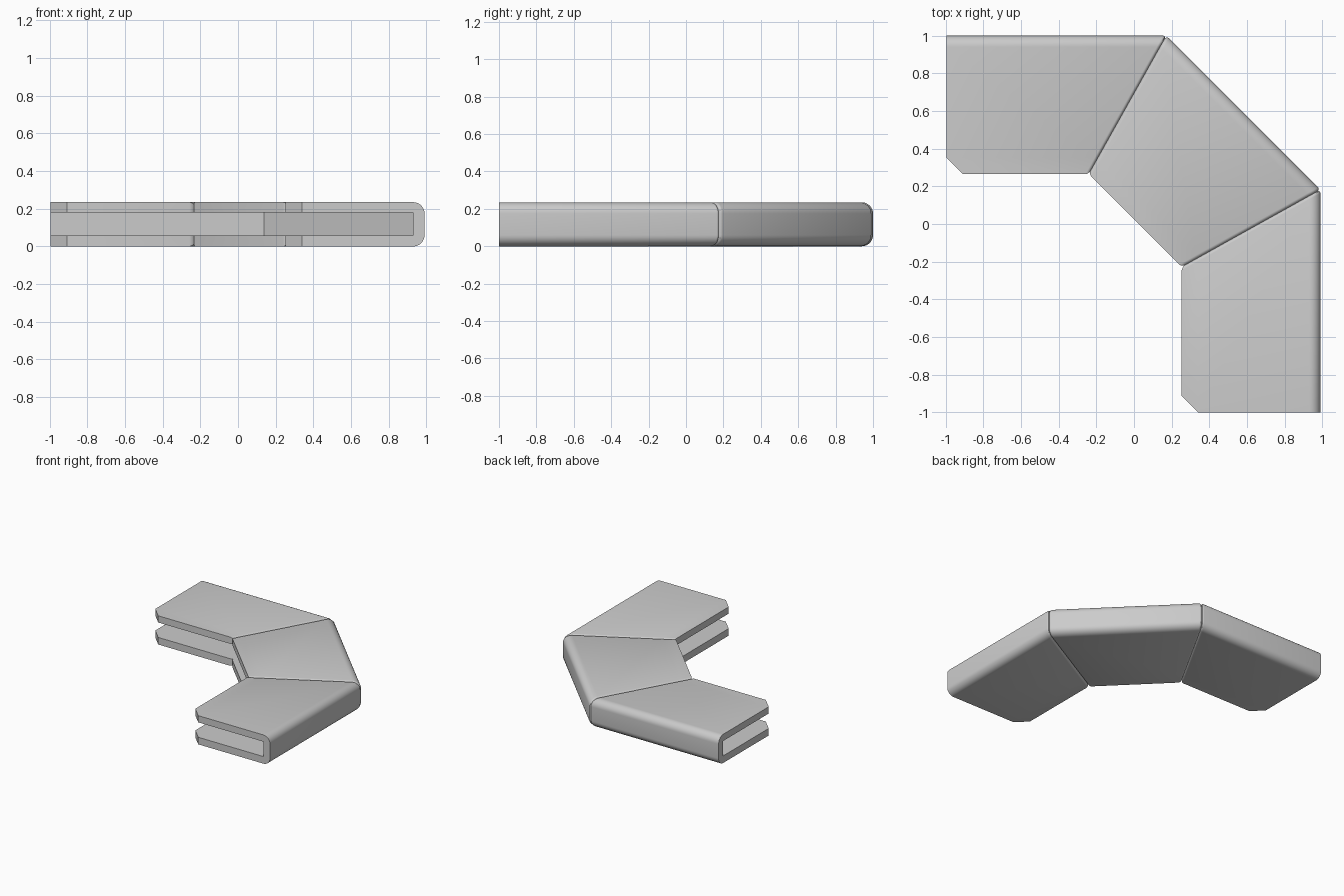
import bpy, bmesh
from math import sin, cos, pi, radians
from mathutils import Vector

if "Cube" in bpy.data.objects:
    bpy.data.objects.remove(bpy.data.objects["Cube"])

H, W = 0.235, 0.735            # channel height and depth
R, WALL = 0.06, 0.06           # outer edge radius, back wall thickness
Z0, Z1 = 0.058, 0.18           # slot
CH = 0.087                     # corner cut at the free ends
ARC = 8

# Path corners: outer (back) edge and inner (open) edge
OUTER = [Vector(p) for p in ((-0.995, 1.0), (0.172, 1.0), (0.99, 0.182), (0.99, -1.0))]
INNER = [Vector(p) for p in ((-0.995, 0.265), (-0.24, 0.265), (0.253, -0.228), (0.253, -1.0))]
DIRS = [(OUTER[i + 1] - OUTER[i]).normalized() for i in range(3)]


def profile(e):
    """C section as (depth, z): outer loop inset by e, then the slot loop back."""
    r = R - e
    outer = [(W - e, e), (W - CH, e)]
    outer += [(R - r * sin(a), R - r * cos(a)) for a in (pi / 2 * i / ARC for i in range(ARC + 1))]
    outer += [(R - r * cos(a), H - R + r * sin(a)) for a in (pi / 2 * i / ARC for i in range(ARC + 1))]
    outer += [(W - CH, H - e), (W - e, H - e)]
    n = ARC + 1
    inner = [(W - e, Z0), (W - CH, Z0)] + [(WALL, Z0)] * n + [(WALL, Z1)] * n
    inner += [(W - CH, Z1), (W - e, Z1)]
    return outer, inner


def section(bm, corner, seg, offset, e, cut):
    """Place a section at a path corner, moved along a segment; cut trims free corners."""
    def place(d, z):
        t = d / W
        p = OUTER[corner].lerp(INNER[corner], t)
        trim = cut * max(0.0, d - (W - CH))
        p = p + DIRS[seg] * (offset + trim)
        return bm.verts.new((p.x, p.y, z))
    o, i = profile(e)
    return [place(*p) for p in o], [place(*p) for p in i]


bm = bmesh.new()
# Stations: free end, two grooved seams, free end
stations = [section(bm, 0, 0, 0, 0, 1)]
for c in (1, 2):
    for off, e in ((-0.018, 0), (-0.011, 0.002), (-0.005, 0.006), (0, 0.014),
                   (0.005, 0.006), (0.011, 0.002), (0.018, 0)):
        stations.append(section(bm, c, c - 1 if off <= 0 else c, off, e, 0))
stations.append(section(bm, 3, 2, 0, 0, -1))

# Skin the sections
for (oa, ia), (ob, ib) in zip(stations, stations[1:]):
    la, lb = oa + ia[::-1], ob + ib[::-1]
    for k in range(len(la)):
        j = (k + 1) % len(la)
        bm.faces.new((la[k], la[j], lb[j], lb[k]))
# Free end caps
for o, i in (stations[0], stations[-1]):
    for k in range(len(o) - 1):
        bm.faces.new((o[k], o[k + 1], i[k + 1], i[k]))
bmesh.ops.remove_doubles(bm, verts=bm.verts, dist=1e-5)
bmesh.ops.dissolve_degenerate(bm, edges=bm.edges, dist=1e-6)
bmesh.ops.recalc_face_normals(bm, faces=bm.faces)

me = bpy.data.meshes.new("bent_channel")
bm.to_mesh(me)
bm.free()
ob = bpy.data.objects.new("bent_channel", me)
bpy.context.collection.objects.link(ob)
bpy.context.view_layer.objects.active = ob
ob.select_set(True)
bpy.ops.object.shade_smooth_by_angle(angle=radians(30))
